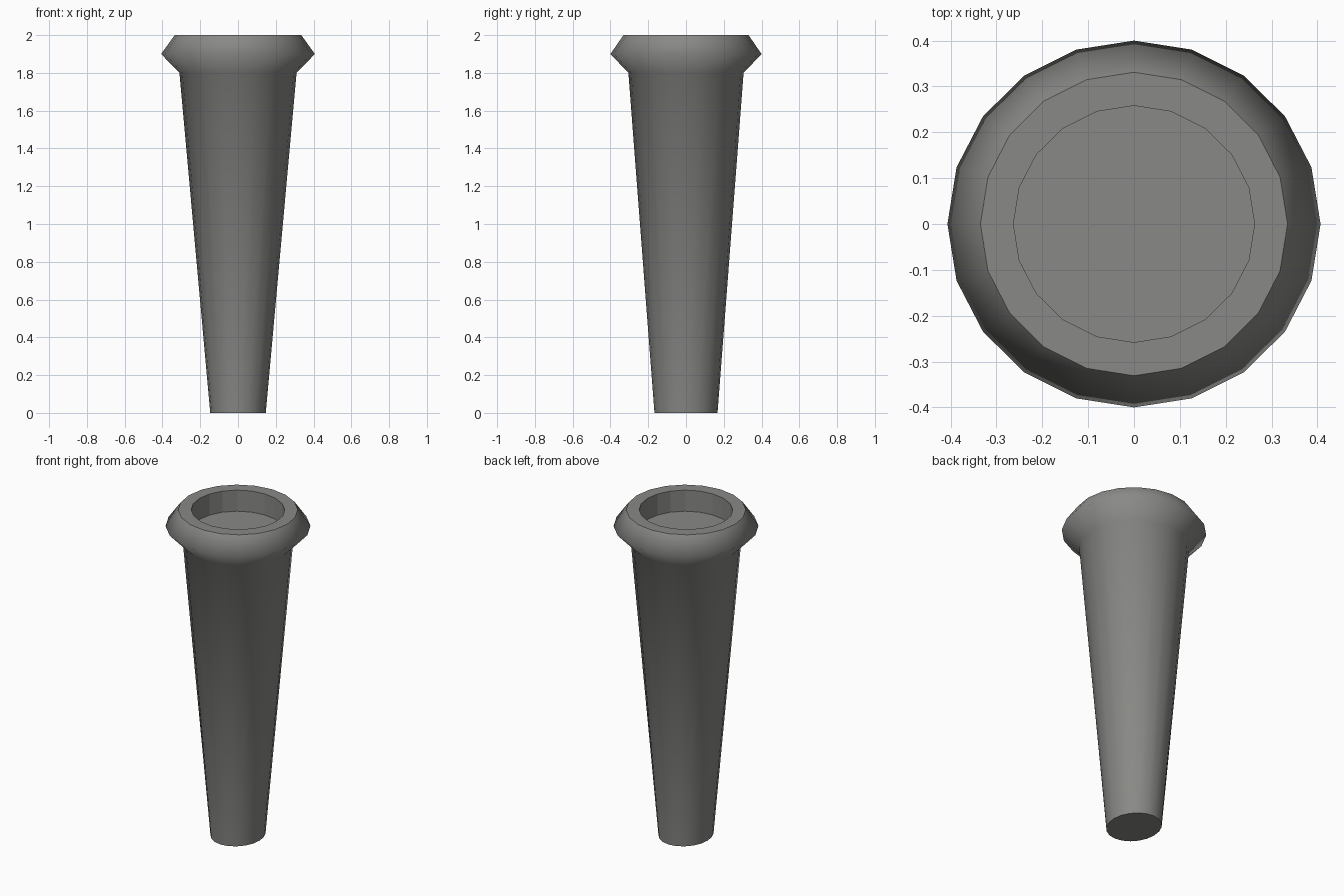
import bpy, bmesh, math

if "Cube" in bpy.data.objects:
    bpy.data.objects.remove(bpy.data.objects["Cube"])

SIDES = 20
# Profile rings: x radius, y radius, height (slightly oval)
RINGS = [
    (0.147, 0.167, 0.0),    # foot
    (0.31, 0.305, 1.8),     # top of taper
    (0.407, 0.40, 1.9),     # collar ridge
    (0.335, 0.331, 2.0),    # rim outer edge
    (0.263, 0.258, 2.0),    # rim inner edge
    (0.263, 0.258, 1.87),   # recess floor
]
SMOOTH_BANDS = (0, 1, 2)

grey = bpy.data.materials.new("dark_grey")
grey.diffuse_color = (0.25, 0.25, 0.24, 1)
grey.use_nodes = True
grey.node_tree.nodes["Principled BSDF"].inputs["Base Color"].default_value = grey.diffuse_color

bm = bmesh.new()
loops = []
for rx, ry, z in RINGS:
    loops.append([bm.verts.new((rx * math.cos(2 * math.pi * i / SIDES),
                                ry * math.sin(2 * math.pi * i / SIDES), z))
                  for i in range(SIDES)])

# Tapered body, collar, rim and recess wall
for b in range(len(loops) - 1):
    low, high = loops[b], loops[b + 1]
    for i in range(SIDES):
        j = (i + 1) % SIDES
        f = bm.faces.new((low[i], low[j], high[j], high[i]))
        f.smooth = b in SMOOTH_BANDS

# Foot cap and recess floor
bm.faces.new(loops[0][::-1])
bm.faces.new(loops[-1])

# Keep edges of flat faces crisp
for e in bm.edges:
    e.smooth = all(f.smooth for f in e.link_faces)

mesh = bpy.data.meshes.new("tapered_post")
bm.to_mesh(mesh)
bm.free()
mesh.materials.append(grey)
post = bpy.data.objects.new("tapered_post", mesh)
bpy.context.collection.objects.link(post)
